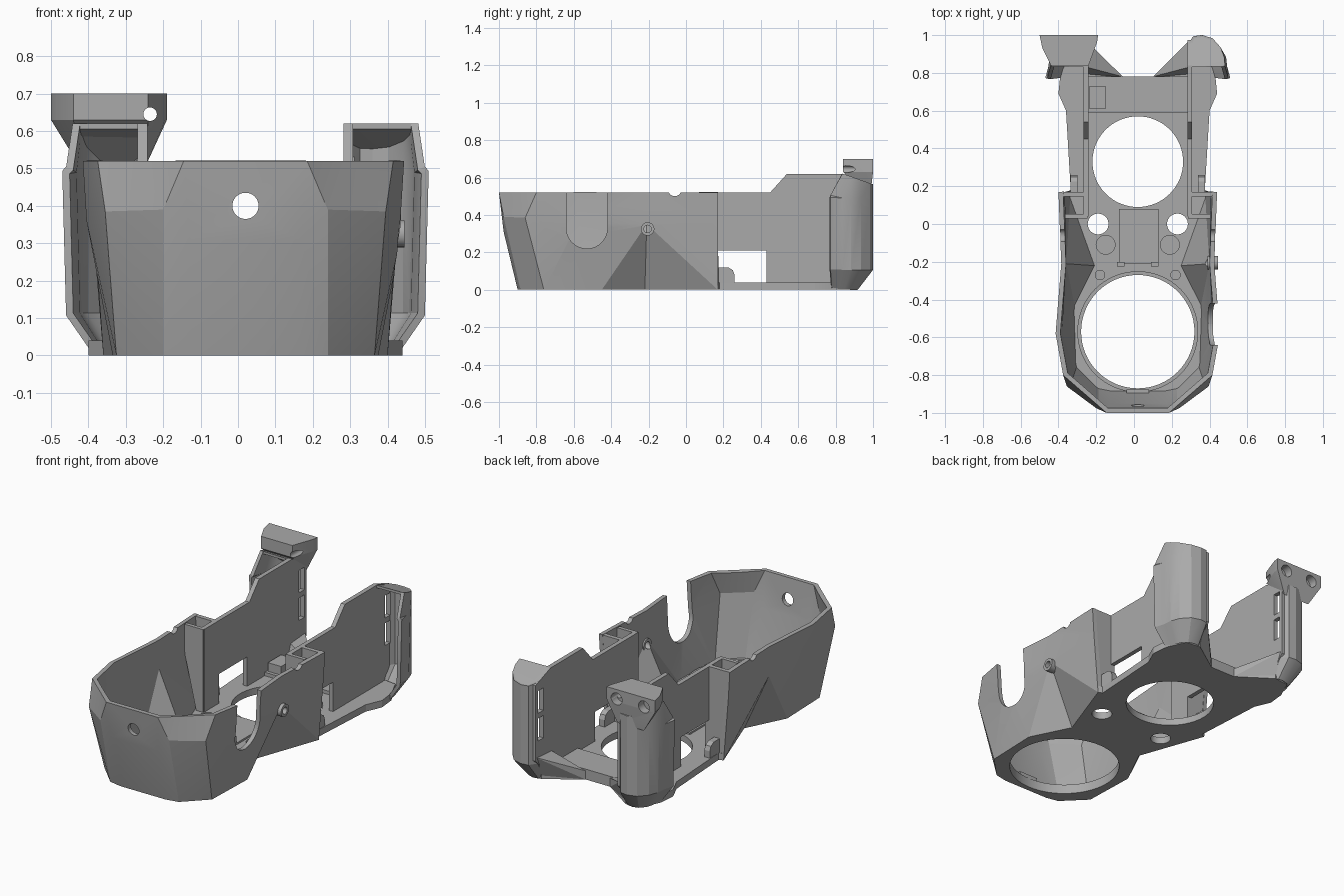
import bpy, bmesh, math

if "Cube" in bpy.data.objects:
    bpy.data.objects.remove(bpy.data.objects["Cube"], do_unlink=True)

CX = 0.02       # centre line of the body
RIM = 0.52      # height of the bowl rim
FLOOR = 0.04    # floor thickness
SIDES = {"left": 1, "right": -1}
parts = []

grey = bpy.data.materials.new("plain_grey")
grey.use_nodes = True
grey.diffuse_color = (0.4, 0.4, 0.4, 1)
for node in grey.node_tree.nodes:
    if node.type == "BSDF_PRINCIPLED":
        node.inputs["Base Color"].default_value = (0.4, 0.4, 0.4, 1)


def finish(name, bm, fix=True, keep=True):
    if fix:
        bmesh.ops.recalc_face_normals(bm, faces=bm.faces)
    mesh = bpy.data.meshes.new(name)
    bm.to_mesh(mesh)
    bm.free()
    mesh.materials.append(grey)
    ob = bpy.data.objects.new(name, mesh)
    bpy.context.scene.collection.objects.link(ob)
    if keep:
        parts.append(ob)
    return ob


def prism(name, pts, axis, lo, hi, keep=True):
    """Extrude a 2D outline along an axis."""
    place = {"x": lambda a, b, d: (d, a, b), "y": lambda a, b, d: (a, d, b),
             "z": lambda a, b, d: (a, b, d)}[axis]
    bm = bmesh.new()
    low = [bm.verts.new(place(a, b, lo)) for a, b in pts]
    high = [bm.verts.new(place(a, b, hi)) for a, b in pts]
    bm.faces.new(low)
    bm.faces.new(high)
    for i in range(len(pts)):
        j = (i + 1) % len(pts)
        bm.faces.new((low[i], low[j], high[j], high[i]))
    return finish(name, bm, keep=keep)


def box(name, x0, x1, y0, y1, z0, z1, keep=True):
    return prism(name, [(x0, y0), (x1, y0), (x1, y1), (x0, y1)], "z", z0, z1, keep)


def circle(a, b, r, n=48):
    return [(a + r * math.cos(i * math.tau / n), b + r * math.sin(i * math.tau / n)) for i in range(n)]


def hull(name, pts):
    bm = bmesh.new()
    for p in pts:
        bm.verts.new(p)
    bmesh.ops.convex_hull(bm, input=bm.verts)
    return finish(name, bm)


def sheet(name, rows, thickness, offset):
    """Skin rows of points with flat facets and thicken them into a wall."""
    bm = bmesh.new()
    grid = [[bm.verts.new(p) for p in row] for row in rows]
    for a, b in zip(grid, grid[1:]):
        for i in range(len(a) - 1):
            bm.faces.new((a[i], a[i + 1], b[i + 1], b[i]))
    bmesh.ops.triangulate(bm, faces=bm.faces, quad_method="SHORT_EDGE")
    ob = finish(name, bm, fix=False)
    mod = ob.modifiers.new("thickness", "SOLIDIFY")
    mod.thickness, mod.offset, mod.use_even_offset = thickness, offset, True
    return ob


def cut(ob, cutters):
    """Subtract the cutters, bake the result and delete them."""
    for c in cutters:
        c.hide_render = True
        mod = ob.modifiers.new("cut", "BOOLEAN")
        mod.operation, mod.solver, mod.object = "DIFFERENCE", "EXACT", c
    bpy.context.view_layer.update()
    graph = bpy.context.evaluated_depsgraph_get()
    mesh = bpy.data.meshes.new_from_object(ob.evaluated_get(graph))
    ob.modifiers.clear()
    ob.data = mesh
    for c in cutters:
        bpy.data.objects.remove(c, do_unlink=True)


def both(half):
    """Half outline, front to back, to a full one from right round the front to left."""
    return [(CX - p[0], *p[1:]) for p in reversed(half)] + [(CX + p[0], *p[1:]) for p in half]


# Faceted front bowl with pinched waist
base = [(.145, -.9), (.22, -.885), (.345, -.76), (.355, -.45), (.24, -.22), (.38, .17)]
mid = [(.15, -.975, .31), (.22, -.975, .39), (.375, -.86, .385), (.425, -.58, .36),
       (.405, -.21, .35), (.41, .17, .36)]
rim = [(.165, -1), (.28, -.9), (.395, -.8), (.435, -.58), (.405, -.21), (.42, .17)]
bowl = sheet("front_bowl", [[(x, y, 0) for x, y in both(base)], both(mid),
                            [(x, y, RIM) for x, y in both(rim)]], .025, -1)
arc = [(-.53 + .11 * math.cos(t), .33 + .11 * math.sin(t))
       for t in (math.pi + math.pi * i / 16 for i in range(17))]
cut(bowl, [
    prism("slot_cutter", [(-.64, .7)] + arc + [(-.42, .7)], "x", .3, .6, False),
    prism("front_hole_cutter", circle(CX, .4, .035), "y", -1.1, -.8, False),
    prism("rim_notch_cutter", circle(-.06, .535, .035, 24), "x", -.6, .6, False),
    prism("screw_hole_cutter", circle(-.205, .325, .02, 24), "x", .3, .6, False),
])

# Floor plate with lobes at the back
tail = [(.355, .18), (.38, .6), (.42, .69), (.41, .79), (.36, .9), (.27, .91), (.08, .78)]
floor = prism("floor_plate", both(base + tail), "z", 0, FLOOR)
holes = [(0, -.57, .3), (0, .33, .24), (-.21, 0, .055), (.21, 0, .055)]
cut(floor, [prism("round_cutter", circle(CX + x, y, r, 64), "z", -.1, .2, False) for x, y, r in holes]
    + [prism("recess_cutter", circle(CX + s * x, y, r, 32), "z", .025, .2, False)
       for s in (-1, 1) for x, y, r in ((.17, -.11, .05), (.2, -.27, .025))])

# Raised lip round the front opening
lip = prism("opening_lip", circle(CX, -.57, .32, 64), "z", FLOOR - .01, FLOOR + .015)
cut(lip, [prism("lip_cutter", circle(CX, -.57, .3, 64), "z", -.1, .2, False)])

# Raised floor details
box("centre_pad", -.08, .13, -.21, .08, .03, .05)
box("rear_step", CX - .265, CX + .265, .59, .78, .03, .06)
box("rear_block", -.235, -.15, .61, .73, .05, .11)
box("front_clip", CX - .06, CX + .06, -.9, -.875, .05, .08)

# Plates, pockets, tabs and ears on each side
wall = [(.04, 0), (.04, RIM), (.45, RIM), (.54, .62), (.84, .62), (.975, .57), (.975, .13), (.88, .03),
        (.43, .03), (.43, .21), (.17, .21), (.17, 0)]
tab = [(.16, 0), (.26, 0), (.26, .08), (.25, .105), (.225, .12), (.16, .12)]
ear = [(.275, .83), (.275, .95), (.3, .985), (.34, .99), (.39, .975), (.43, .93), (.448, .88),
       (.452, .835), (.47, .77)]


def ear_top(y):
    return .5 if y < .8 else .62 - .375 * max(0, y - .84)


for side, s in SIDES.items():
    def X(d):
        return CX + s * d

    def slot_cutters():
        return [box("slot_cutter", *sorted((X(.2), X(.31))), .905, .955, z, z + .13, False)
                for z in (.24, .4)]

    plate = prism(side + "_inner_wall", wall, "x", X(.262), X(.288))
    cut(plate, slot_cutters())
    prism(side + "_tab", tab, "x", X(.32), X(.355))
    box(side + "_pad_clip", *sorted((X(.07), X(.11))), -.225, -.2, .03, .09)

    # Cross walls closing the pocket between plate and bowl
    for label, y0, y1, low, high in (("rear", .145, .17, .36, .405), ("front", .03, .052, .3, .385)):
        prism(side + "_pocket_wall_" + label,
              [(X(.265), 0), (X(low), 0), (X(high), .36), (X(high), RIM), (X(.265), RIM)], "y", y0, y1)

    # Curved open ear, tapering in at the foot, with two slots in its inner side
    foot = [(X(.28 + (x - .28) * .62), .79 + (y - .79) * .6, .006) for x, y in ear]
    shell = sheet(side + "_ear", [foot, [(X(x), y, .11) for x, y in ear],
                                  [(X(x + .01 * (x > .44)), y, .49) for x, y in ear],
                                  [(X(x), y, ear_top(y)) for x, y in ear]], .02, 0)
    cut(shell, slot_cutters())
    hull(side + "_ear_cap", [(X(x), y, ear_top(y) - dz) for x, y in ear[:-1] for dz in (0, .015)])

    # Sloped web joining ear to floor
    hull(side + "_rear_web", [(X(.08), .78, 0), (X(.27), .78, 0), (X(.27), .9, 0), (X(.08), .78, .05),
                              (X(.27), .83, .14), (X(.27), .97, .15)])

# Screw boss on the left wall
boss = prism("side_boss", circle(-.205, .325, .036, 24), "x", CX + .37, CX + .425)
cut(boss, [prism("boss_cutter", circle(-.205, .325, .02, 24), "x", .3, .6, False)])

# Flared mounting head on the right ear
top = [(-.5, 1), (-.19, 1), (-.195, .965), (-.24, .84), (-.44, .84), (-.485, .93)]
head = hull("mount_head", [(x, y, z) for x, y in top for z in (.7, .63)]
            + [(-.42, .985, .5), (-.25, .985, .5)])
cut(head, [prism("bore_cutter", circle(x, .645, .035, 32), "y", .95, 1.1, False) for x in (-.43, -.255)]
    + [prism("screw_cutter", circle(-.235, .645, .018, 24), "y", .7, 1.1, False)])

# Smooth shading with crisp edges
bpy.ops.object.select_all(action="DESELECT")
for ob in parts:
    ob.select_set(True)
bpy.context.view_layer.objects.active = parts[0]
bpy.ops.object.shade_smooth_by_angle(angle=math.radians(20))
